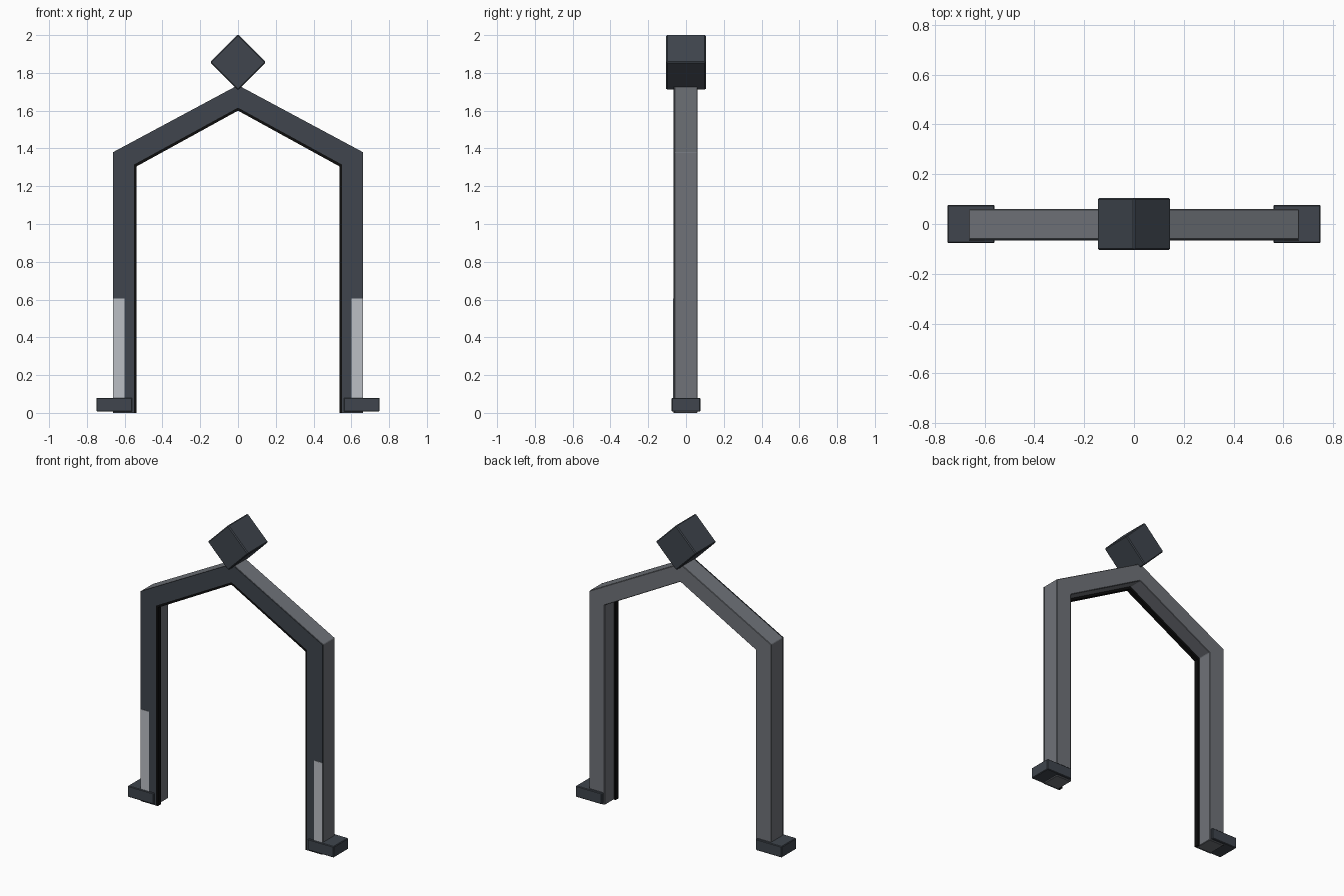
import bpy, bmesh, math

if "Cube" in bpy.data.objects:
    bpy.data.objects.remove(bpy.data.objects["Cube"])

def mat(name, c):
    m = bpy.data.materials.new(name)
    m.diffuse_color = (*c, 1)
    m.use_nodes = True
    m.node_tree.nodes["Principled BSDF"].inputs["Base Color"].default_value = m.diffuse_color
    return m

GREY = mat("mid_grey", (0.16, 0.17, 0.19))
DARK = mat("dark_slate", (0.05, 0.06, 0.075))
BLACK = mat("black", (0.004, 0.004, 0.004))
LIGHT = mat("light_grey", (0.5, 0.52, 0.56))

def finish(name, bm, m, bevel=0):
    bmesh.ops.recalc_face_normals(bm, faces=bm.faces)
    me = bpy.data.meshes.new(name)
    bm.to_mesh(me)
    bm.free()
    ob = bpy.data.objects.new(name, me)
    bpy.context.collection.objects.link(ob)
    me.materials.append(m)
    if bevel:
        b = ob.modifiers.new("bevel", 'BEVEL')
        b.width, b.segments = bevel, 1
    return ob

def arch(name, outer, inner, y0, y1, m, bevel=0):
    """Band between two mirrored half outlines, extruded from y0 to y1."""
    bm = bmesh.new()
    def full(half):
        return half + [(-x, z) for x, z in reversed(half[:-1])]
    rings = [[bm.verts.new((x, y, z)) for x, z in full(p)]
             for p, y in ((outer, y0), (inner, y0), (inner, y1), (outer, y1))]
    for k in range(4):
        a, b = rings[k], rings[(k + 1) % 4]
        for i in range(len(a) - 1):
            bm.faces.new((a[i], a[i + 1], b[i + 1], b[i]))
    for i in (0, -1):
        bm.faces.new([r[i] for r in rings])
    return finish(name, bm, m, bevel)

def box(name, x, y, z, m, bevel=0):
    bm = bmesh.new()
    bmesh.ops.create_cube(bm, size=1)
    for v in bm.verts:
        v.co = [(r[0] + r[1]) / 2 + c * (r[1] - r[0]) for r, c in zip((x, y, z), v.co)]
    return finish(name, bm, m, bevel)

# Half outlines from foot to apex
outer = [(0.662, 0), (0.662, 1.38), (0, 1.735)]
middle = [(0.55, 0), (0.55, 1.315), (0, 1.616)]
inner = [(0.537, 0), (0.537, 1.305), (0, 1.60)]

# Gabled frame, dark front plate and black inner trim
arch("frame", outer, middle, -0.062, 0.06, GREY, 0.003)
arch("front_plate", outer, middle, -0.067, -0.062, DARK)
arch("inner_trim", middle, inner, -0.067, -0.035, BLACK)

# Feet and light panels on both legs
for side, s in (("left", -1), ("right", 1)):
    box(side + "_foot", sorted((s * 0.56, s * 0.75)), (-0.076, 0.076), (0.007, 0.08), DARK, 0.004)
    box(side + "_light_panel", sorted((s * 0.60, s * 0.662)), (-0.069, -0.067), (0.08, 0.605), LIGHT)

# Cube balanced on its edge at the peak
cube = box("top_cube", (-0.105, 0.105), (-0.105, 0.105), (-0.105, 0.105), DARK, 0.006)
cube.rotation_euler.y = math.radians(45)
cube.location.z = 1.856
